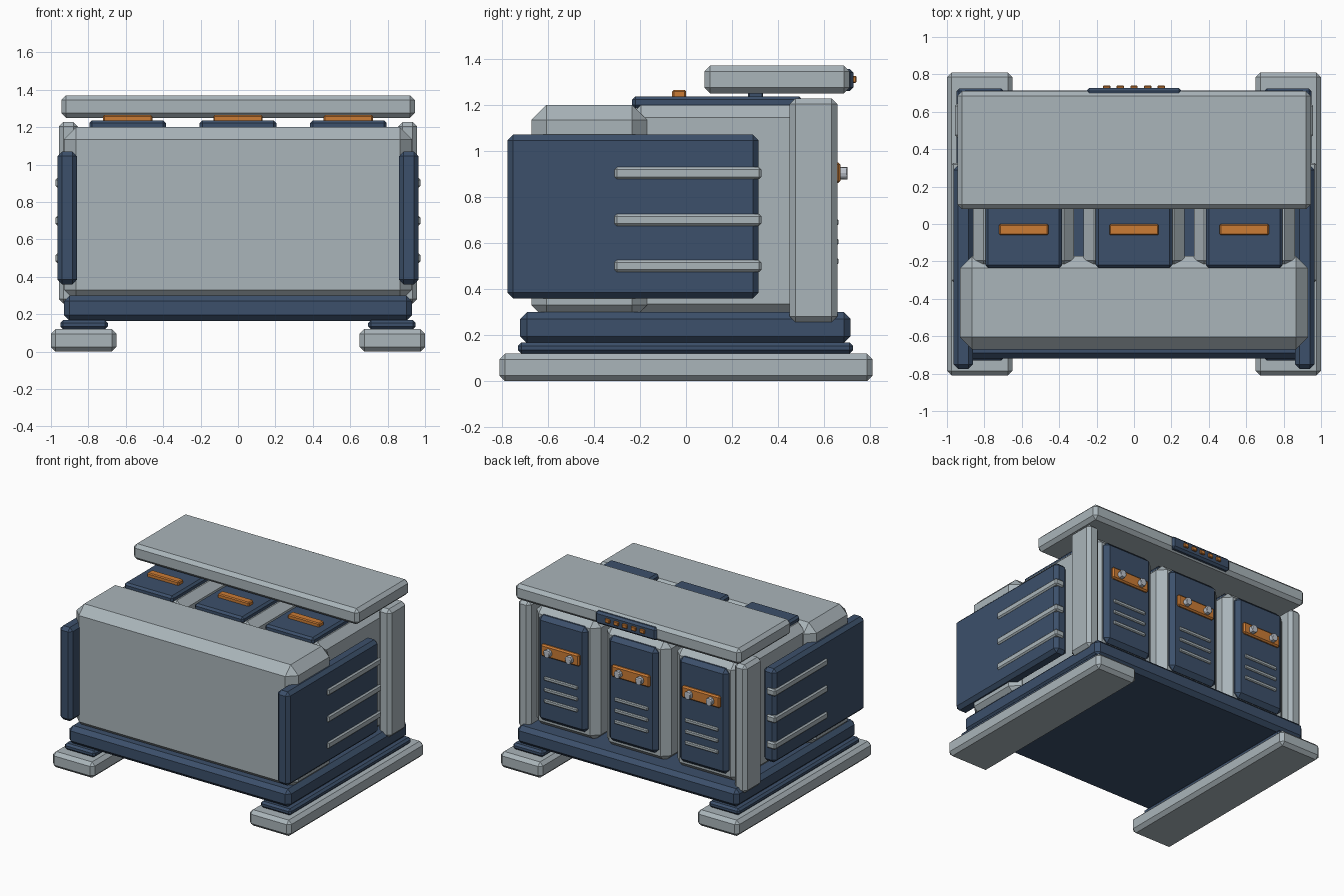
import bpy, bmesh, math
from mathutils import Matrix

cube = bpy.data.objects.get("Cube")
if cube:
    bpy.data.objects.remove(cube, do_unlink=True)


def material(name, rgb):
    mat = bpy.data.materials.new(name)
    mat.use_nodes = True
    mat.diffuse_color = (*rgb, 1)
    bsdf = next(n for n in mat.node_tree.nodes if n.type == "BSDF_PRINCIPLED")
    bsdf.inputs["Base Color"].default_value = (*rgb, 1)
    return mat


GREY = material("pale_grey", (0.40, 0.46, 0.49))
BLUE = material("navy_blue", (0.045, 0.08, 0.145))
ORANGE = material("orange", (0.60, 0.20, 0.035))
STEEL = material("light_steel", (0.50, 0.54, 0.60))


def finish(name, bm, mat):
    mesh = bpy.data.meshes.new(name)
    bm.to_mesh(mesh)
    bm.free()
    mesh.materials.append(mat)
    obj = bpy.data.objects.new(name, mesh)
    bpy.context.collection.objects.link(obj)
    return obj


def box(name, mat, xs, ys, zs, chamfer):
    """Box between the given limits, with every edge chamfered flat."""
    bm = bmesh.new()
    bmesh.ops.create_cube(bm, size=1)
    for v in bm.verts:
        for axis, (low, high) in enumerate((xs, ys, zs)):
            v.co[axis] = high if v.co[axis] > 0 else low
    bmesh.ops.bevel(bm, geom=bm.edges[:], offset=chamfer, segments=1,
                    affect="EDGES", clamp_overlap=True)
    return finish(name, bm, mat)


def pair(name, mat, xs, ys, zs, chamfer):
    """The same box on the left and mirrored to the right."""
    box("left_" + name, mat, xs, ys, zs, chamfer)
    box("right_" + name, mat, (-xs[1], -xs[0]), ys, zs, chamfer)


def stud(name, x, y0, y1, z, radius):
    bm = bmesh.new()
    bmesh.ops.create_cone(bm, cap_ends=True, segments=12, radius1=radius,
                          radius2=radius, depth=y1 - y0)
    place = Matrix.Translation((x, (y0 + y1) / 2, z))
    bm.transform(place @ Matrix.Rotation(math.pi / 2, 4, "X"))
    bmesh.ops.bevel(bm, geom=[e for e in bm.edges if abs(e.verts[0].co.y - e.verts[1].co.y) < 0.001],
                    offset=0.006, segments=1, affect="EDGES")
    finish(name, bm, STEEL)


# Skids and base
pair("skid", GREY, (0.65, 1.0), (-0.81, 0.81), (0, 0.12), 0.025)
pair("skid_pad", BLUE, (0.695, 0.95), (-0.73, 0.725), (0.12, 0.168), 0.015)
box("base", BLUE, (-0.93, 0.93), (-0.72, 0.715), (0.165, 0.30), 0.03)

# Front housing
box("front_housing", GREY, (-0.93, 0.93), (-0.67, -0.17), (0.265, 1.2), 0.065)

# Three modules with caps, handles and rear panels
for side, cx in (("left", 0.59), ("middle", 0), ("right", -0.59)):
    def span(half, offset=0):
        return (cx + offset - half, cx + offset + half)

    box(side + "_module", GREY, span(0.27), (-0.25, 0.615), (0.28, 1.2), 0.055)
    box(side + "_cap", BLUE, span(0.205), (-0.235, 0.505), (1.185, 1.237), 0.015)
    box(side + "_handle", ORANGE, span(0.132), (-0.06, 0.0), (1.23, 1.265), 0.007)
    box(side + "_lid_post", BLUE, span(0.035), (0.27, 0.335), (1.225, 1.26), 0.005)
    box(side + "_rear_panel", BLUE, span(0.205), (0.56, 0.652), (0.355, 1.15), 0.03)
    box(side + "_rear_bar", ORANGE, span(0.16), (0.64, 0.671), (0.86, 0.95), 0.01)
    for n, dx in enumerate((-0.09, 0.09)):
        stud(f"{side}_stud_{n}", cx + dx, 0.66, 0.702, 0.903, 0.028)
    for n, z in enumerate((0.52, 0.605, 0.69)):
        box(f"{side}_rear_slat_{n}", GREY, span(0.14), (0.64, 0.663),
            (z - 0.014, z + 0.014), 0.006)

# Rear columns
pair("column", GREY, (0.855, 0.958), (0.45, 0.657), (0.257, 1.228), 0.025)

# Side panels with slats
pair("side_panel", BLUE, (0.86, 0.965), (-0.775, 0.315), (0.36, 1.07), 0.025)
for n, z in enumerate((0.5, 0.7, 0.903)):
    pair(f"side_slat_{n}", GREY, (0.9, 0.976), (-0.31, 0.327), (z - 0.026, z + 0.026), 0.01)

# Lid with indicator strip
box("lid", GREY, (-0.945, 0.945), (0.08, 0.71), (1.25, 1.37), 0.025)
box("indicator_strip", BLUE, (-0.255, 0.255), (0.66, 0.727), (1.26, 1.355), 0.015)
for n in range(5):
    x = (n - 2) * 0.073
    box(f"indicator_{n}", ORANGE, (x - 0.02, x + 0.02), (0.72, 0.74), (1.295, 1.325), 0.004)
